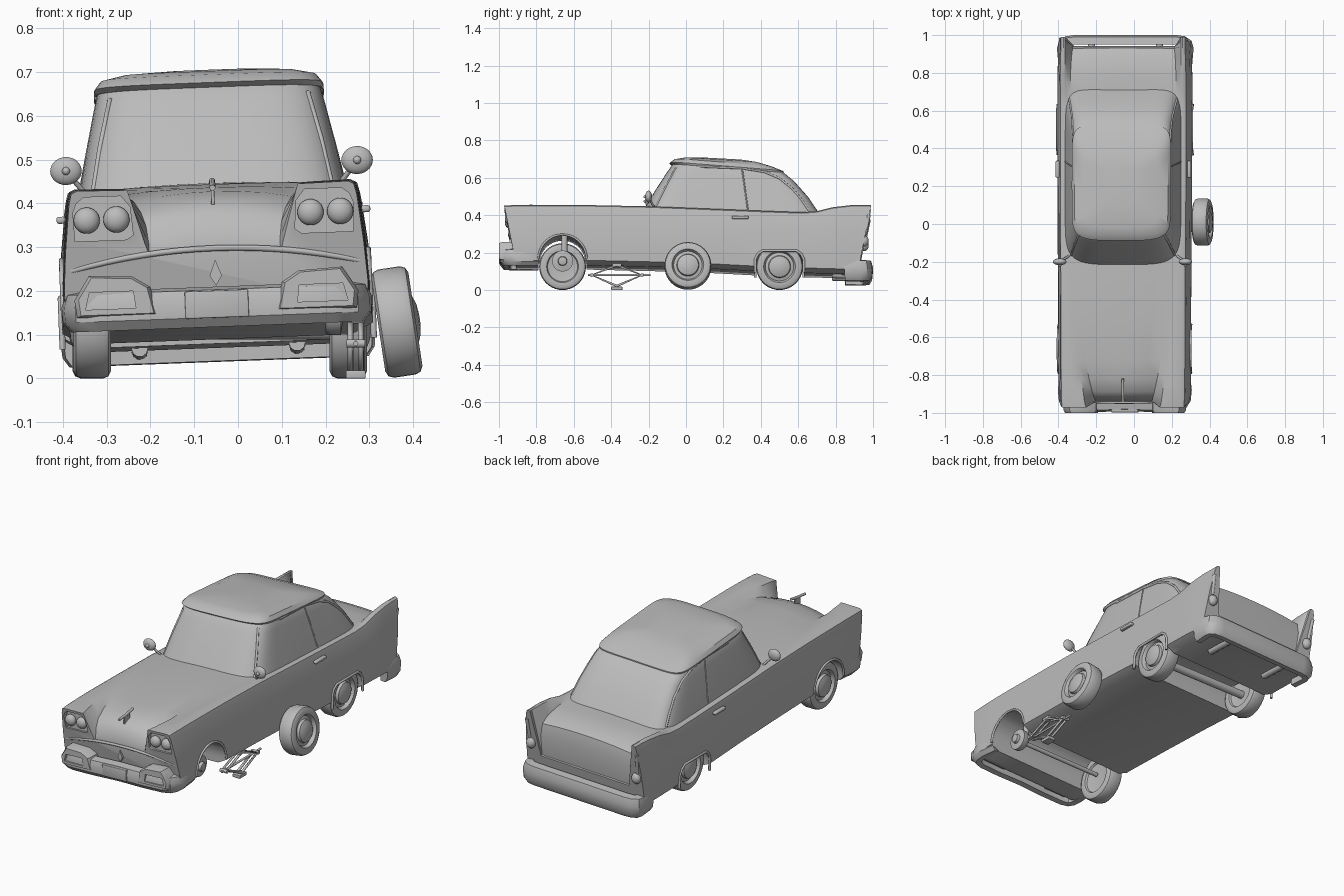
import bpy, bmesh, math
from mathutils import Matrix, Vector

if "Cube" in bpy.data.objects:
    bpy.data.objects.remove(bpy.data.objects["Cube"])

paint = bpy.data.materials.new("plain grey")
paint.diffuse_color = (0.5, 0.5, 0.5, 1)
paint.use_nodes = True
paint.node_tree.nodes["Principled BSDF"].inputs["Base Color"].default_value = paint.diffuse_color
# The jacked-up car body leans: everything on the body is built level, then tilted
TILT = Matrix.Translation((-0.042, 0, 0)) @ Matrix.Rotation(-0.038, 4, 'Y')
tilted = []


def finish(name, data, tilt=True, mirror=False):
    o = bpy.data.objects.new(name, data)
    bpy.context.collection.objects.link(o)
    data.materials.append(paint)
    if mirror:
        o.modifiers.new("mirror", 'MIRROR').use_bisect_axis[0] = False
    if tilt:
        tilted.append(o)
    return o


def from_bm(name, bm, tilt=True, mirror=False):
    bmesh.ops.recalc_face_normals(bm, faces=bm.faces)
    me = bpy.data.meshes.new(name)
    bm.to_mesh(me)
    bm.free()
    return finish(name, me, tilt, mirror)


def loft(name, rings, tilt=True, mirror=False, matrix=None):
    bm = bmesh.new()
    vs = [[bm.verts.new(p) for p in r] for r in rings]
    n = len(vs[0])
    for a, b in zip(vs, vs[1:]):
        for i in range(n):
            bm.faces.new((a[i], a[(i + 1) % n], b[(i + 1) % n], b[i]))
    bm.faces.new(vs[0])
    bm.faces.new(vs[-1])
    if matrix:
        bm.transform(matrix)
    return from_bm(name, bm, tilt, mirror)


def box(name, c, size, bevel=0.005, **kw):
    bm = bmesh.new()
    bmesh.ops.create_cube(bm, size=1)
    bm.transform(Matrix.Translation(c) @ Matrix.Diagonal((*size, 1)))
    if bevel:
        bmesh.ops.bevel(bm, geom=bm.edges[:], offset=bevel, segments=3, profile=0.5, affect='EDGES')
    return from_bm(name, bm, **kw)


def ball(name, c, r, **kw):
    bm = bmesh.new()
    bmesh.ops.create_uvsphere(bm, u_segments=24, v_segments=14, radius=1)
    bm.transform(Matrix.Translation(c) @ Matrix.Diagonal((*r, 1)))
    return from_bm(name, bm, **kw)


def tube(name, pts, r, **kw):
    cu = bpy.data.curves.new(name, 'CURVE')
    cu.dimensions, cu.bevel_depth, cu.bevel_resolution, cu.use_fill_caps = '3D', r, 3, True
    sp = cu.splines.new('POLY')
    sp.points.add(len(pts) - 1)
    for q, p in zip(sp.points, pts):
        q.co = (*p, 1)
    return finish(name, cu, **kw)


def lathe_x(name, prof, matrix, **kw):
    a = [2 * math.pi * k / 40 for k in range(40)]
    return loft(name, [[(x, r * math.cos(t), r * math.sin(t)) for t in a] for r, x in prof], matrix=matrix, **kw)


def cut(target, cutter):
    m = target.modifiers.new("cut", 'BOOLEAN')
    m.object, m.operation, m.solver = cutter, 'DIFFERENCE', 'EXACT'
    bpy.context.view_layer.objects.active = target
    bpy.ops.object.modifier_apply(modifier=m.name)
    bpy.data.objects.remove(cutter)


# Lower body: y, half width, bottom, fender top, fender inner x, valley x, valley z, centre z
ST = [(-.97, .345, .125, .440, .195, .15, .285, .288), (-.955, .346, .122, .441, .20, .15, .315, .322),
      (-.93, .347, .12, .442, .205, .155, .355, .372), (-.89, .348, .12, .443, .21, .165, .385, .405),
      (-.82, .349, .12, .444, .22, .18, .41, .428), (-.72, .35, .12, .444, .25, .20, .428, .437),
      (-.5, .35, .12, .442, .27, .24, .44, .444), (-.2, .352, .113, .436, .285, .26, .438, .447),
      (.1, .354, .104, .424, .295, .27, .426, .437), (.4, .355, .088, .412, .30, .27, .414, .42),
      (.62, .355, .08, .404, .305, .28, .404, .408), (.70, .355, .078, .41, .305, .28, .402, .407),
      (.78, .355, .076, .43, .306, .28, .398, .405), (.88, .353, .073, .442, .307, .275, .385, .398),
      (.94, .35, .071, .443, .307, .27, .36, .375), (.965, .35, .07, .443, .307, .27, .30, .31),
      (.975, .35, .07, .443, .307, .265, .19, .19), (.99, .35, .07, .443, .307, .265, .188, .188)]
rings = []
for y, w, zb, zs, xt, xi, zi, zc in ST:
    h = [(0, zb), (w - .05, zb), (w, zb + .025), (w + .002, zb + .09), (w - .004, .30), (w - .016, zs - .03),
         (w - .022, zs - .006), (w - .035, zs), (xt, zs - .002), (xi, zi),
         (xi * .66, zi + (zc - zi) * .6), (xi * .33, zi + (zc - zi) * .9), (0, zc)]
    h += [(-x, z) for x, z in h[-2:0:-1]]
    kf = min(max((-.85 - y) / .12, 0), 1)
    kr = min(max((y - .85) / .14, 0), 1)
    rings.append([(x, y + kf * .2 * (.43 - z) - kr * .2 * (.44 - z), z) for x, z in h])
body = loft("car_body", rings)

# Wheel wells and headlight recesses
front_arc = [(-.66 + .128 * math.cos(t), .155 + .128 * math.sin(t)) for t in [math.pi * k / 20 for k in range(21)]]
rear_arc = [(.37, .08), (.37, .15), (.385, .18), (.41, .197), (.59, .197), (.615, .18), (.63, .15), (.63, .08)]
for arc in (front_arc, rear_arc):
    loop = [(arc[0][0], -.05)] + list(arc) + [(arc[-1][0], -.05)]
    cut(body, loft("well_cutter", [[(x, y, z) for y, z in loop] for x in (-.5, .5)], tilt=False))
lamp = [(.185, .335), (.2, .325), (.318, .325), (.321, .39), (.312, .412), (.295, .425), (.21, .425), (.19, .40)]
for s in (1, -1):
    cut(body, loft("lamp_cutter", [[(s * x, y, z) for x, z in lamp] for y in (-1.1, -.938)], tilt=False))
    tube("front_arch_lip", [(s * .351, y, z) for y, z in front_arc], .006)
    tube("rear_arch_lip", [(s * .356, y, z) for y, z in rear_arc], .007)

# Cabin: front y, front z, rear y, rear z, half width
GH = [(-.23, .42, .725, .385, .31), (-.165, .53, .655, .49, .288), (-.10, .63, .58, .575, .266),
      (-.07, .672, .52, .625, .255), (-.045, .69, .46, .65, .24), (0, .698, .38, .675, .19), (.1, .701, .3, .69, .09)]


def cabin_ring(yf, zf, yr, zr, w):
    out = []
    for k in range(56):
        c, s = math.cos(2 * math.pi * k / 56), math.sin(2 * math.pi * k / 56)
        u = math.copysign(abs(c) ** (.5 if s < 0 else .25), c)
        v = math.copysign(abs(s) ** .25, s)
        f = (v + 1) / 2
        out.append((u * w, yf + (yr - yf) * f, zf + (zr - zf) * f))
    return out


def cabin_x(y, z):
    for k in range(0, 120):
        i, f = divmod(k / 20, 1)
        yf, zf, yr, zr, w = [a + (b - a) * f for a, b in zip(GH[int(i)], GH[int(i) + 1])]
        v = (2 * y - yf - yr) / (yr - yf)
        if abs(v) < 1 and zf + (zr - zf) * (v + 1) / 2 >= z:
            return w * (1 - abs(v) ** 8) ** (1 / (4 if v < 0 else 8))
    return .24


loft("cabin", [cabin_ring(*g) for g in GH])
# Roof skin overhanging the windscreen
top = [(yf - .018, zf + .005, yr + .002, zr + .004, w + .008) for yf, zf, yr, zr, w in GH[3:]]
yf, zf, yr, zr, w = top[0]
loft("roof_panel", [cabin_ring(yf + .015, zf - .012, yr, zr - .01, w - .004)] + [cabin_ring(*g) for g in top])
# Window frames and door pillars
for s in (1, -1):
    side = [(-.165, .43), (-.11, .54), (-.055, .645), (.1, .65), (.3, .642), (.42, .622), (.5, .588), (.57, .53),
            (.62, .47), (.66, .41)]
    tube("window_frame", [(s * cabin_x(y, z), y, z) for y, z in side], .006)
    tube("door_pillar", [(s * cabin_x(y, z), y, z) for y, z in ((.30, .64), (.315, .53), (.33, .42))], .004)


# Bumpers swept round the corners
def bumper(name, path, prof):
    path = path + [(-x, y) for x, y in path[-2::-1]]
    sign = 1 if path[0][1] < 0 else -1
    out = []
    for i, (x, y) in enumerate(path):
        a, b = Vector(path[max(i - 1, 0)]), Vector(path[min(i + 1, len(path) - 1)])
        t = (b - a).normalized() * sign
        out.append([(x - t.y * o, y + t.x * o, z) for o, z in prof])
    return loft(name, out)


bumper("front_bumper", [(.325, -.79), (.335, -.88), (.33, -.93), (.312, -.96), (.27, -.974), (.15, -.976), (0, -.97)],
       [(-.03, .122), (0, .118), (.018, .14), (.02, .175), (.01, .203), (-.03, .21)])
bumper("rear_bumper", [(.335, .85), (.342, .93), (.335, .958), (.31, .975), (.27, .98), (0, .98)],
       [(-.03, .04), (0, .038), (.015, .06), (.02, .11), (.01, .145), (-.03, .15)])
for s in (1, -1):
    pod = [(.135, .15), (.32, .15), (.325, .19), (.29, .245), (.19, .24), (.15, .215)]
    o = loft("bumper_pod", [[(s * (.23 + (x - .23) * k), y, .2 + (z - .2) * k) for x, z in pod]
                            for y, k in ((-.91, 1), (-.985, 1), (-1, .9))])
    hole = [(.185, .168), (.3, .168), (.29, .207), (.19, .207)]
    cut(o, loft("pod_cutter", [[(s * x, y, z) for x, z in hole] for y in (-1.1, -.985)], tilt=False))
box("front_plate", (0, -.985, .17), (.145, .024, .062), .003)

# Front trim and lamps
tube("grille_lip", [(.33 * k / 8, -.945 + .015 * (k / 8) ** 2, .298 - .04 * (k / 8) ** 2) for k in range(-8, 9)], .007)
gem = [(0, .212), (.014, .235), (0, .272), (-.014, .235)]
loft("grille_diamond", [[(x, y, z) for x, z in gem] for y in (-.92, -.944)])
for x in (.222, .29):
    ball("headlight", (x, -.947, .372), (.03, .022, .03), mirror=True)
tube("hood_spear", [(0, -.94, .436), (0, -.88, .442), (0, -.82, .452)], .007)
box("hood_spear_foot", (0, -.875, .42), (.008, .05, .045), .002)

# Side fittings
ball("mirror_head", (.333, -.2, .487), (.036, .018, .032), mirror=True)
ball("mirror_knob", (.333, -.218, .487), (.009, .009, .009), mirror=True)
tube("mirror_stalk", [(.333, -.2, .487), (.288, -.17, .43)], .006, mirror=True)
box("door_handle", (.348, .29, .375), (.022, .09, .016), .006, mirror=True)

# Tail lamps, exhausts
ball("tail_lamp", (.318, .953, .25), (.026, .024, .03), mirror=True)
tube("tail_lens", [(.325, .955, .28), (.332, .978, .39)], .01, mirror=True)
tube("exhaust_pipe", [(.18, .78, .075), (.18, .97, .068)], .019, mirror=True)

# Wheels
TYRE = [(.05, -.025), (.08, -.03), (.085, -.04), (.108, -.043), (.12, -.037), (.125, -.025), (.125, .025), (.12, .037),
        (.108, .043), (.085, .043), (.079, .034), (.076, .024), (.06, .028), (.056, .042), (.035, .05), (.01, .053)]


def wheel(name, x, y, z, side, lean=0):
    m = Matrix.Translation((x, y, z)) @ Matrix.Rotation(lean, 4, 'Y') @ Matrix.Diagonal((side, 1, 1, 1))
    lathe_x(name, TYRE, m, tilt=False)


wheel("front_left_wheel", -.333, -.66, .125, -1)
wheel("rear_left_wheel", -.335, .5, .125, -1)
wheel("rear_right_wheel", .252, .5, .125, 1)
wheel("removed_wheel", .363, .01, .129, 1, -.15)
tube("rear_axle", [(-.32, .5, .11), (.24, .5, .11)], .022, tilt=False)

# Bare hub and suspension at the raised corner
lathe_x("brake_drum", [(.05, 0), (.056, .01), (.056, .035), (.025, .04), (.022, .055), (.01, .058)],
        Matrix.Translation((.2, -.66, .155)), tilt=False)
tube("suspension_strut", [(.19, -.65, .15), (.18, -.65, .29)], .016, tilt=False)
tube("front_axle", [(-.3, -.66, .14), (.22, -.66, .15)], .012, tilt=False)

# Scissor jack
low, high, back, fore = (-.37, .022), (-.37, .132), (-.235, .08), (-.505, .08)
for x in (.257, .281):
    tube("jack_arms", [(x, *p) for p in (low, back, high, fore, low)], .007, tilt=False)
tube("jack_screw", [(.269, -.525, .08), (.269, -.19, .08)], .006, tilt=False)
for p in (back, fore):
    tube("jack_pivot", [(.248, *p), (.29, *p)], .01, tilt=False)
box("jack_base", (.269, -.37, .009), (.045, .06, .018), .003, tilt=False)
box("jack_pad", (.269, -.37, .134), (.04, .05, .016), .003, tilt=False)

for o in tilted:
    o.matrix_world = TILT
bpy.ops.object.select_all(action='DESELECT')
for o in bpy.data.objects:
    if o.type == 'MESH':
        o.select_set(True)
        bpy.context.view_layer.objects.active = o
bpy.ops.object.shade_smooth_by_angle(angle=math.radians(35))
